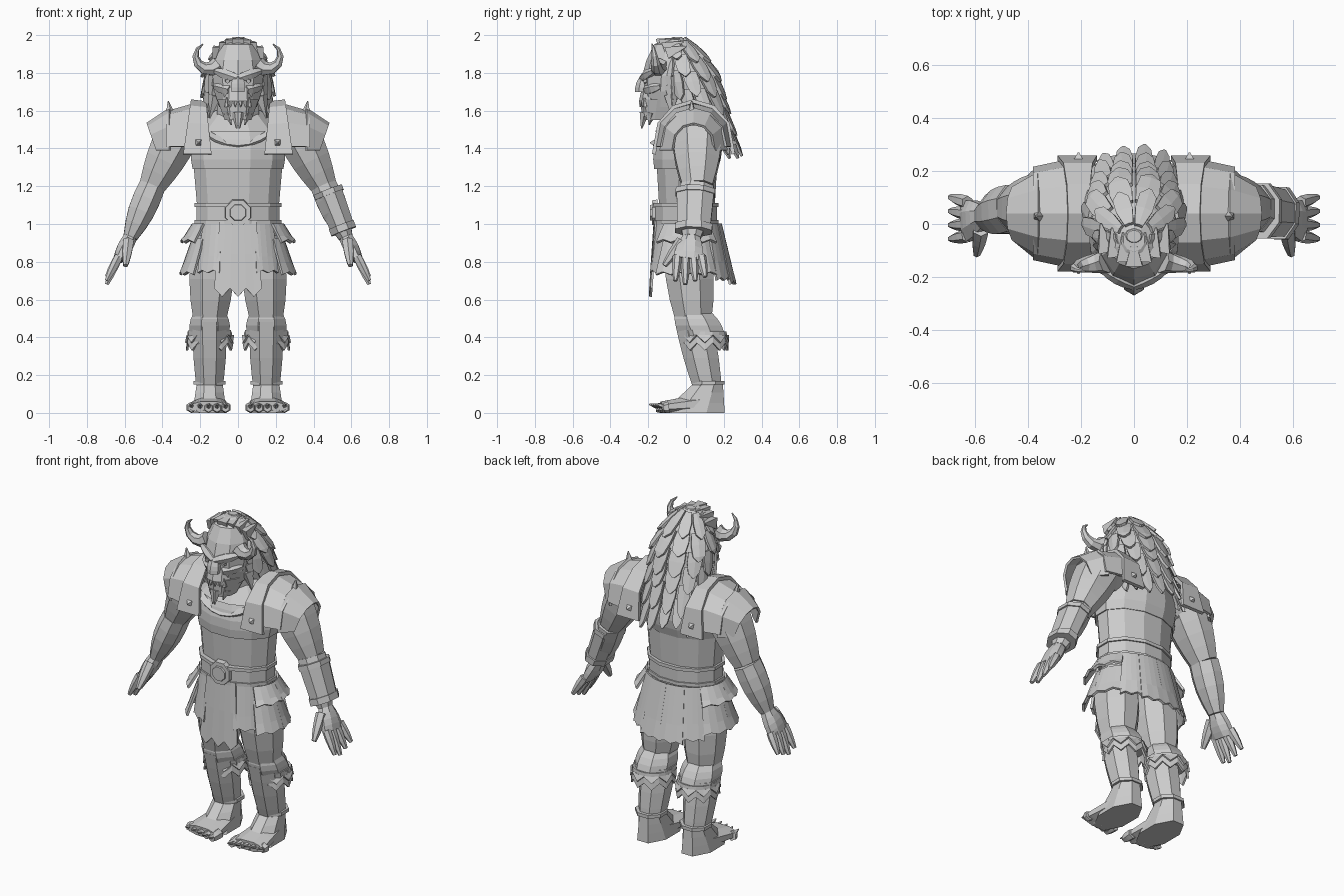
import bpy, bmesh, random
from math import sin, cos, pi, radians, sqrt
from mathutils import Vector

random.seed(4)
default_cube = bpy.data.objects.get("Cube")
if default_cube:
    bpy.data.objects.remove(default_cube, do_unlink=True)

GREY = (0.6, 0.6, 0.6, 1)
material = bpy.data.materials.new("clay_grey")
material.use_nodes = True
material.diffuse_color = GREY
material.node_tree.nodes["Principled BSDF"].inputs["Base Color"].default_value = GREY

DEPTH, UP = Vector((0, 1, 0)), Vector((0, 0, 1))


def build(name, grids, thickness=0, mirror=False):
    """Skin grids of points; without a thickness the rows are closed, capped rings."""
    mesh_data = bmesh.new()
    for grid in grids:
        rows = [[mesh_data.verts.new(point) for point in row] for row in grid]
        for low, high in zip(rows, rows[1:]):
            count = len(low)
            for i in range(count - 1 if thickness else count):
                j = (i + 1) % count
                mesh_data.faces.new((low[i], low[j], high[j], high[i]))
        if not thickness:
            mesh_data.faces.new(rows[0])
            mesh_data.faces.new(rows[-1])
    bmesh.ops.recalc_face_normals(mesh_data, faces=mesh_data.faces)
    mesh = bpy.data.meshes.new(name)
    mesh_data.to_mesh(mesh)
    mesh_data.free()
    mesh.materials.append(material)
    part = bpy.data.objects.new(name, mesh)
    bpy.context.collection.objects.link(part)
    if thickness:
        solidify = part.modifiers.new("thickness", "SOLIDIFY")
        solidify.thickness, solidify.offset = thickness, 0
    if mirror:
        part.modifiers.new("mirror", "MIRROR").use_mirror_merge = False


def sweep(path, size, sides=8, steps=4, ref=DEPTH, level=False):
    """Rings of size(t) = (half width, half depth) along path(t)."""
    rings, fit = [], 1 / cos(pi / sides)
    for k in range(steps + 1):
        t = k / steps
        along = UP if level else (path(min(1, t + .1)) - path(max(0, t - .1))).normalized()
        deep = (ref - along * ref.dot(along)).normalized()
        wide = deep.cross(along)
        width, depth = size(t)
        angles = [2 * pi * (j + .5) / sides for j in range(sides)]
        rings.append([path(t) + fit * (wide * width * cos(a) + deep * depth * sin(a)) for a in angles])
    return rings


def limb(start, end, first, last, swell=0, flat=1, **options):
    """Straight tapered tube; a radius may be one number or (width, depth)."""
    start, end = Vector(start), Vector(end)
    first, last = (Vector(r) if isinstance(r, tuple) else Vector((r, r * flat)) for r in (first, last))

    def size(t):
        return first.lerp(last, t) + Vector((swell, swell)) * sin(pi * t)
    return sweep(lambda t: start.lerp(end, t), size, **options)


def spike(base, tip, radius, sides=5, ref=DEPTH):
    return limb(base, tip, radius, .003, sides=sides, steps=1, ref=ref)


# torso and neck
body = dict(sides=12, level=True)
build("belly", [limb((0, .005, .9), (0, .005, 1.31), .2, .235, flat=.68, **body)])
build("chest", [limb((0, 0, 1.29), (0, .02, 1.5), .24, .22, .02, flat=.7, **body)])
build("collar", [limb((0, .02, 1.49), (0, .02, 1.6), .23, .12, flat=.8, steps=2, **body)])
build("neck", [limb((0, .02, 1.5), (0, -.04, 1.7), .12, .1, level=True)])
neck_xs = [i * .06 for i in range(-3, 4)]
build("neckline", [[[(x, x * x - shift - .14, 1.44 + 2 * x * x - shift) for x in neck_xs]
                    for shift in (0, .03)]], .015)

# belt, rims and buckle
build("belt", [limb((0, 0, 1), (0, 0, 1.1), .22, .22, flat=.75, **body)])
for name, z in (("belt_lower_rim", 1), ("belt_upper_rim", 1.09)):
    build(name, [limb((0, 0, z), (0, 0, z + .02), .23, .23, flat=.75, steps=1, **body)])
build("buckle", [limb((0, -.15, 1.06), (0, -.18, 1.06), .07, .065, ref=UP, steps=1),
                 limb((0, -.17, 1.06), (0, -.19, 1.06), .045, .04, ref=UP, steps=1)])


# skirt panels hung around the hips, with notched hems
def panel(first_angle, last_angle, top, bottom, flare):
    rows, columns, steps = [], 4, 3
    for k in range(steps + 1):
        t, row = k / steps, []
        for i in range(columns + 1):
            a = radians(first_angle + (last_angle - first_angle) * i / columns)
            out = flare * (.3 + .7 * t)
            notch = .015 * (i % 2) * (k == steps)
            row.append((cos(a) * (.21 + out), sin(a) * (.15 + out), top + (bottom - top) * t + notch))
        rows.append(row)
    return rows


plates = [panel(-68, -36, 1, .74, .05), panel(40, 66, 1, .7, .1), panel(64, 90, 1, .68, .11)]
for angle in (-40, 0):
    plates.append(panel(angle, angle + 42, .92, .73, .095))
    plates.append(panel(angle, angle + 42, 1, .9, .09))
build("skirt_plates", plates, .014, mirror=True)
cloth_xs = [i * .04 for i in range(-3, 4)]
build("skirt_front_cloth", [[[(x * (.8 + t / 4), x * x / 2 - .165 - t / 40,
                               1.02 - .36 * t - .045 * (i % 2) * (t == 1))
                              for i, x in enumerate(cloth_xs)] for t in (0, .5, 1)]], .012)

# legs, knee guards, ragged cuffs and ankle bands
hip, knee, ankle = (.13, 0, .94), (.15, .04, .48), (.15, .12, .1)
build("thighs", [limb(hip, knee, .1, .085, .025, flat=1.1, level=True)], mirror=True)
build("shins", [limb(knee, ankle, .09, .065, .008, flat=1.1, level=True)], mirror=True)
build("knee_guards", [limb((.15, .04, .53), (.15, .08, .43), .085, .105, .01, flat=1.15, level=True, steps=3),
                      limb((.15, .08, .44), (.15, .09, .4), .112, .112, level=True, steps=1)], mirror=True)
build("ankle_bands", [limb((.15, .12, .15), (.15, .12, .17), .085, .085, level=True, steps=1)], mirror=True)


def fringe(top, bottom, radius, points=18):
    rows = []
    for t in (0, 1):
        ring = []
        for i in range(points + 1):
            a, r = 2 * pi * i / points, radius + t * .01
            ring.append((.15 + cos(a) * r, .1 + sin(a) * r, bottom + .04 * (i % 2) if t else top))
        rows.append(ring)
    return rows


build("cuff_fringe", [fringe(.43, .33, .11), fringe(.41, .37, .115)], .012, mirror=True)

# feet: a flat-soled wedge under the ankle, with clawed toes
build("feet", [limb((.15, .04, 0), (.15, .12, .16), (.09, .165), (.068, .075), level=True, steps=3),
               limb((.15, .08, .05), (.155, -.13, .03), (.08, .05), (.105, .03), ref=UP)], mirror=True)
toes = []
for i in range(5):
    x, y = .066 + .045 * i, .01 * i - .15
    toes.append(limb((x, -.09, .03), (x, y - .01, .025), .026, .018, .003, sides=6, ref=UP))
    toes.append(spike((x, y, .035), (x, y - .045, .045), .014, ref=UP))
build("toes_and_claws", toes, mirror=True)

# arms, hands and the single bracer
shoulder, elbow, wrist, knuckles = (.32, .06, 1.47), (.455, .06, 1.2), (.57, .03, .93), (.635, .01, .81)
build("shoulders", [limb((.2, .06, 1.5), shoulder, .09, .11, flat=1.1)], mirror=True)
build("upper_arms", [limb(shoulder, elbow, .115, .07, .01, flat=1.15)], mirror=True)
build("forearms", [limb(elbow, wrist, .07, .038, .016, flat=1.25)], mirror=True)
hand = [limb(wrist, knuckles, (.036, .045), (.026, .078), .008),
        limb((.58, -.02, .91), (.595, -.115, .78), .028, .012, .004, sides=6)]
for i in range(4):
    y = .042 * i - .045
    hand.append(limb((.63, y, .83), (.695, y * 1.25, .68 + .02 * abs(i - 1)), .022, .01, .004, sides=6, steps=3))
build("hands", hand, mirror=True)
cuff_top, cuff_end = Vector((.475, .05, 1.18)), Vector((.56, .04, .96))
build("left_bracer", [limb(cuff_top, cuff_end, .074, .064, flat=1.35),
                      limb(cuff_top, cuff_top.lerp(cuff_end, .12), .08, .08, flat=1.3, steps=1),
                      limb(cuff_top.lerp(cuff_end, .84), cuff_end, .07, .07, flat=1.4, steps=1)])


# shoulder armour: overlapping arched plates
def arched_plate(inner, outer, reach, top, bottom, lean=(0, 0)):
    """Pairs are (inner, outer) values; lean shifts each lower corner sideways."""
    rows, steps = [], 6
    for x, half, crown, shift in zip((inner, outer), reach, top, lean):
        row = []
        for i in range(steps + 1):
            a = pi * i / steps
            height = max(0, sin(a)) ** .8
            row.append((x + shift * (1 - height), .04 - half * cos(a), bottom + (crown - bottom) * height))
        rows.append(row)
    return rows


build("shoulder_straps", [arched_plate(.17, .25, (.21, .21), (1.64, 1.65), 1.37, (-.03, .04))], .02, mirror=True)
build("shoulder_plates", [arched_plate(.24, .38, (.2, .17), (1.63, 1.59), 1.41),
                          arched_plate(.36, .48, (.175, .11), (1.61, 1.53), 1.39, (0, -.05))], .014, mirror=True)
build("shoulder_spikes", [spike((.36, .03, 1.58), (.37, .03, 1.65), .022)], mirror=True)
build("strap_studs", [spike((.21, .04 + side * .2, 1.43), (.21, .04 + side * .23, 1.43), .02, 4, UP)
                      for side in (1, -1)], mirror=True)

# head and face
face = dict(sides=10, level=True)
build("skull", [limb((0, -.1, 1.62), (0, -.07, 1.95), .1, .09, .04, flat=1.05, **face),
                limb((0, -.07, 1.95), (0, -.06, 1.985), .09, .04, flat=1.05, steps=1, **face)])
build("jaw", [limb((0, -.14, 1.55), (0, -.11, 1.66), .07, .11, flat=1.15, **face)])
build("muzzle", [limb((0, -.165, 1.65), (0, -.155, 1.72), .08, .075, **face)])
build("lower_lip", [limb((0, -.165, 1.57), (0, -.16, 1.625), .065, .075, **face)])
build("nose", [limb((0, -.23, 1.7), (0, -.215, 1.79), .035, .02, .008, sides=6, level=True)])
build("brows", [limb((0, -.23, 1.77), (.12, -.17, 1.81), .018, .014, .01, sides=6)], mirror=True)
build("cheeks", [limb((.04, -.21, 1.71), (.12, -.13, 1.73), .02, .015, .012, sides=6)], mirror=True)
build("eyes", [limb((.055, -.2, 1.76), (.055, -.225, 1.755), .014, .01, sides=6, ref=UP)], mirror=True)
build("teeth", [spike((x, x / 2 - .245, z), (x, x / 2 - .25, z + length), .011)
                for x, z, length in ((.015, 1.65, -.03), (.04, 1.65, -.03), (.06, 1.62, .05))], mirror=True)
build("beard", [spike((x, x - .23, 1.59), (x * .7, x - .245, 1.5 + x / 2), .022)
                for x in (.01, .05)], mirror=True)


# horns curl round a circle beside the brow
def horn_path(t):
    a = radians(200 * t - 135)
    return Vector((.155 + .07 * cos(a), -.14 - .04 * t, 1.89 + .07 * sin(a)))


build("horns", [sweep(horn_path, lambda t: (.042 - .039 * t,) * 2, sides=7, steps=6)], mirror=True)


# mane: a core mass covered with rows of pointed locks
def on_mane(angle, z, lift=0):
    drop = (2 - z) / .62
    dome = min(1, sqrt(max(0, 3 * drop)))
    return Vector((cos(angle) * (.17 * dome + lift),
                   drop / 5 - .05 + sin(angle) * (.15 * dome * (1 - drop / 5) + lift), z))


core_angles = [2 * pi * i / 12 for i in range(12)]
build("mane_core", [[[on_mane(a, 1.99 - .1 * k, -.01) for a in core_angles] for k in range(6)]])


def lock(angle, top, length, width):
    return [[on_mane(angle + side * width * (1 - t ** 5 * .9), top - length * t, .024 * t) for side in (-1, 0, 1)]
            for t in (0, .4, .8, 1)]


locks = []
for tier in range(6):
    spread, count = 150 - 13 * tier, 8
    for i in range(count):
        angle = radians(90 - spread + 2 * spread * i / (count - 1))
        top = 1.98 - .085 * tier + random.uniform(-.015, .005)
        length = (.12 + .013 * tier) * random.uniform(.8, 1.1)
        locks.append(lock(angle, top, length, radians(spread) / count))
build("mane_locks", locks, .014)

# swept-back hairline and fur along the cheeks
hairline = []
for i in range(4):
    x = .035 * i
    base = Vector((x, x / 2 - .15, 1.95 - 4 * x * x))
    hairline.append(spike(base, base + Vector((.2 * x, .1, .035)), .032, 4, UP))
build("hairline_locks", hairline, mirror=True)
build("cheek_fur", [spike((.12, -.08, z), (.15, -.07, z - .12), .03) for z in (1.78, 1.73, 1.68)], mirror=True)
